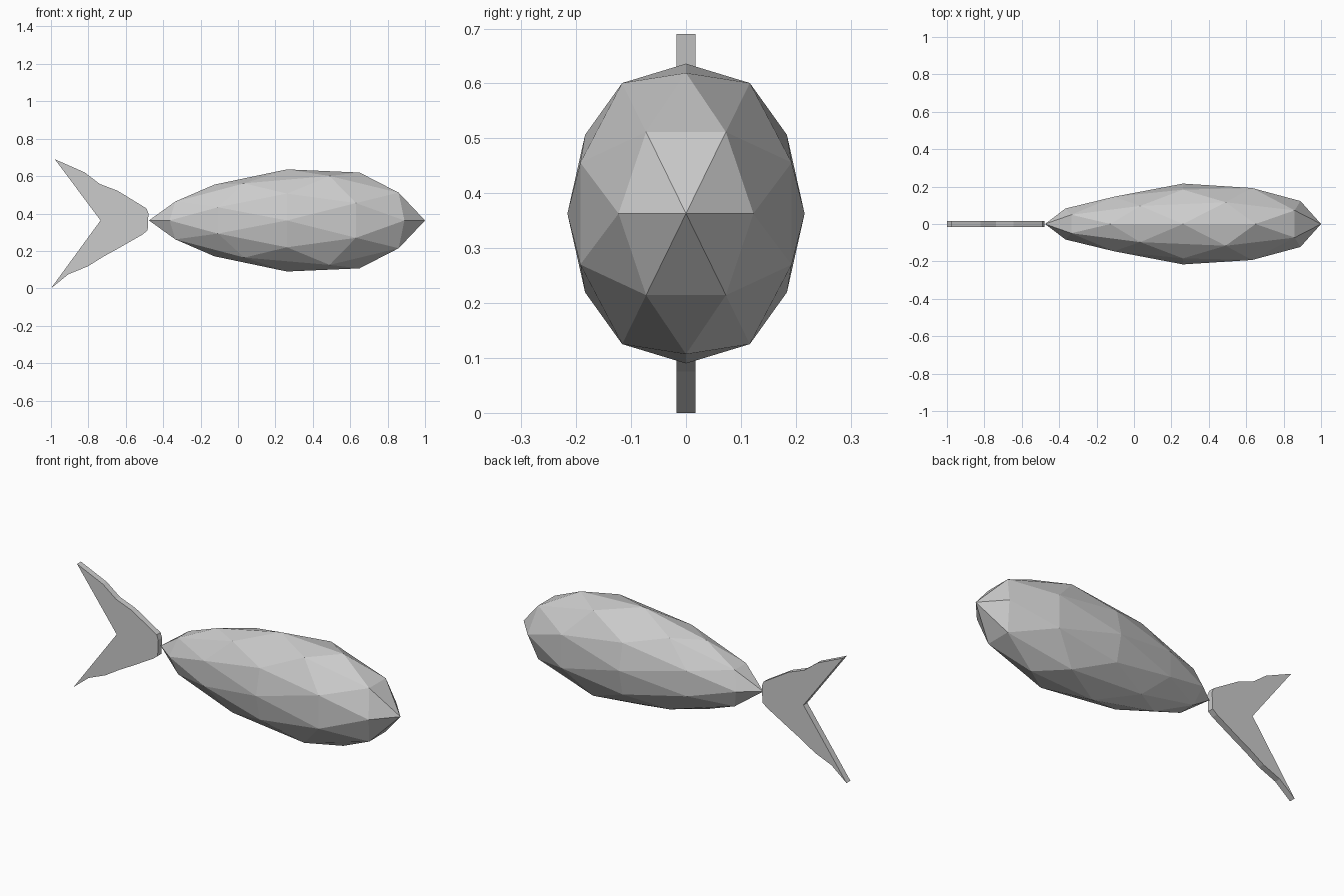
import bpy, bmesh
from itertools import product

if "Cube" in bpy.data.objects:
    bpy.data.objects.remove(bpy.data.objects["Cube"])


def finish(bm, name):
    bmesh.ops.recalc_face_normals(bm, faces=bm.faces)
    me = bpy.data.meshes.new(name)
    bm.to_mesh(me)
    bm.free()
    ob = bpy.data.objects.new(name, me)
    bpy.context.collection.objects.link(ob)
    return ob


# Body: 42-point icosphere with an edge midpoint as nose, then swollen to the front
points = set()
for base in ((1, 0, 0), (.8507, .5257, 0), (.8090, .3090, .5)):
    for s in product((1, -1), repeat=3):
        p = [a * b for a, b in zip(base, s)]
        for k in range(3):
            points.add(tuple(p[k:] + p[:k]))
bm = bmesh.new()
for p in sorted(points):
    bm.verts.new(p)
bmesh.ops.convex_hull(bm, input=bm.verts[:])
for v in bm.verts:
    u, y, z = v.co
    f = 1 + .3 * u - .13 * u**2 - .13 * u**3
    v.co = (.262 + .738 * u, .216 * f * y, .363 + .273 * f * z)
finish(bm, "body")

# Tail fin: forked outline extruded across y
outline = [(-.979, .69), (-.82, .62), (-.739, .558), (-.644, .522),
           (-.489, .427), (-.479, .40), (-.483, .31), (-.51, .288),
           (-.65, .208), (-.719, .17), (-.804, .117), (-.907, .075),
           (-1.0, 0.0), (-.735, .363)]
bm = bmesh.new()
face = bm.faces.new([bm.verts.new((x, -.017, z)) for x, z in outline])
ext = bmesh.ops.extrude_face_region(bm, geom=[face], use_keep_orig=True)
for v in ext["geom"]:
    if isinstance(v, bmesh.types.BMVert):
        v.co.y = .017
finish(bm, "tail_fin")
